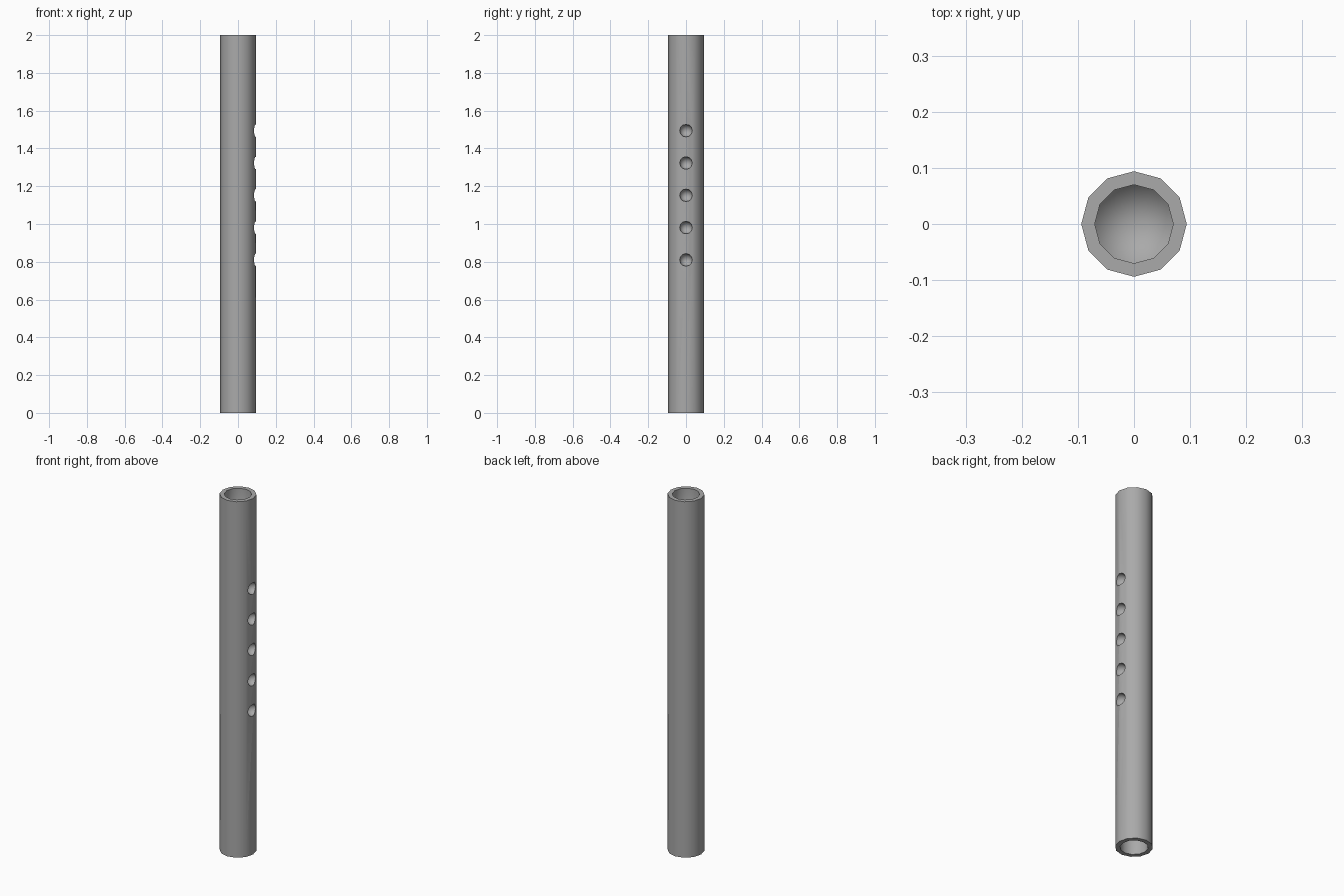
import bpy, bmesh, math
from mathutils import Matrix

if "Cube" in bpy.data.objects:
    bpy.data.objects.remove(bpy.data.objects["Cube"])

SIDES, OUTER, INNER, HEIGHT, BORE = 12, 0.094, 0.07, 2.0, 0.4

grey = bpy.data.materials.new("pipe grey")
grey.use_nodes = True
colour = (0.4, 0.4, 0.4, 1)
grey.diffuse_color = colour
grey.node_tree.nodes["Principled BSDF"].inputs["Base Color"].default_value = colour


def make_object(name, bm):
    mesh = bpy.data.meshes.new(name)
    bmesh.ops.recalc_face_normals(bm, faces=bm.faces)
    bm.to_mesh(mesh)
    bm.free()
    mesh.materials.append(grey)
    obj = bpy.data.objects.new(name, mesh)
    bpy.context.collection.objects.link(obj)
    return obj


def ring(bm, radius, z):
    step = math.tau / SIDES
    return [bm.verts.new((radius * math.cos(i * step), radius * math.sin(i * step), z))
            for i in range(SIDES)]


# Pipe body with a blind bore sunk into each end
bm = bmesh.new()
profile = [(INNER, BORE), (INNER, 0), (OUTER, 0),
           (OUTER, HEIGHT), (INNER, HEIGHT), (INNER, HEIGHT - BORE)]
rings = [ring(bm, r, z) for r, z in profile]
for a, b in zip(rings, rings[1:]):
    for i in range(SIDES):
        j = (i + 1) % SIDES
        bm.faces.new((a[i], a[j], b[j], b[i]))
for end in (rings[0], rings[-1]):
    floor = bm.faces.new(end)
    bmesh.ops.poke(bm, faces=[floor])
pipe = make_object("pipe_body", bm)

# Five round finger holes along the left side
bm = bmesh.new()
for k in range(5):
    place = Matrix.Translation((0.088, 0, 0.81 + 0.171 * k)) @ Matrix.Rotation(math.pi / 2, 4, "Y")
    bmesh.ops.create_uvsphere(bm, u_segments=12, v_segments=8, radius=0.034, matrix=place)
cutter = make_object("finger_hole_cutter", bm)
cutter.hide_render = True

cut = pipe.modifiers.new("finger_holes", "BOOLEAN")
cut.operation = "DIFFERENCE"
cut.solver = "EXACT"
cut.object = cutter
bpy.context.view_layer.objects.active = pipe
pipe.select_set(True)
bpy.ops.object.modifier_apply(modifier=cut.name)
bpy.data.objects.remove(cutter)

# Soft sides and bores, crisp rims; bore floors blend into their walls
bpy.ops.object.shade_smooth_by_angle(angle=math.radians(40))
for edge in pipe.data.edges:
    ends = [pipe.data.vertices[v].co for v in edge.vertices]
    if all(abs(abs(p.z - HEIGHT / 2) - (HEIGHT / 2 - BORE)) < 0.001
           and math.hypot(p.x, p.y) < INNER + 0.001 for p in ends):
        edge.use_edge_sharp = False
